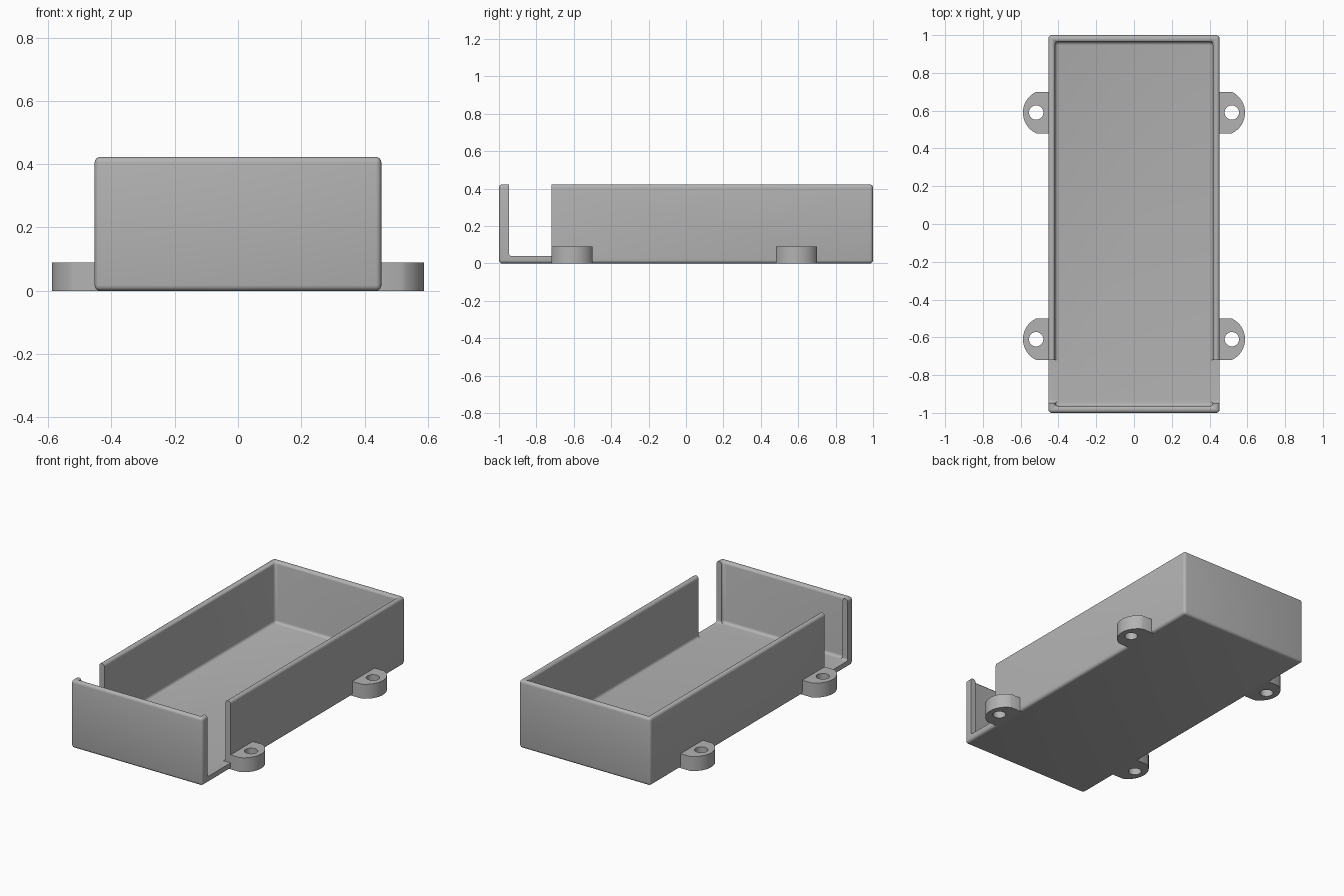
import bpy, bmesh, math
from mathutils import Matrix, Vector

if "Cube" in bpy.data.objects:
    bpy.data.objects.remove(bpy.data.objects["Cube"])

grey = bpy.data.materials.new("plain grey")
grey.use_nodes = True
grey.diffuse_color = (0.45, 0.45, 0.45, 1)
grey.node_tree.nodes["Principled BSDF"].inputs["Base Color"].default_value = grey.diffuse_color

HALF_W, HEIGHT, WALL, FLOOR, ROUND = 0.453, 0.423, 0.05, 0.04, 0.02
GAP_FRONT, GAP_BACK = -0.947, -0.72


def finish(name, bm):
    bmesh.ops.recalc_face_normals(bm, faces=bm.faces)
    mesh = bpy.data.meshes.new(name)
    bm.to_mesh(mesh)
    bm.free()
    mesh.materials.append(grey)
    obj = bpy.data.objects.new(name, mesh)
    bpy.context.collection.objects.link(obj)
    return obj


def block(bm, low, high):
    low, high = Vector(low), Vector(high)
    size = Matrix.Diagonal((*(high - low), 1))
    bmesh.ops.create_cube(bm, size=1, matrix=Matrix.Translation((low + high) / 2) @ size)


def smooth(obj):
    bpy.ops.object.select_all(action='DESELECT')
    obj.select_set(True)
    bpy.context.view_layer.objects.active = obj
    bpy.ops.object.shade_smooth_by_angle(angle=math.radians(35))


# Open tray: hollowed block with every edge rounded
bm = bmesh.new()
block(bm, (-HALF_W, -1, 0), (HALF_W, 1, HEIGHT))
top = max(bm.faces, key=lambda f: f.calc_center_median().z)
bmesh.ops.inset_region(bm, faces=[top], thickness=WALL)
inner = bmesh.ops.extrude_discrete_faces(bm, faces=[top])["faces"][0]
bmesh.ops.translate(bm, verts=inner.verts, vec=(0, 0, FLOOR - HEIGHT))
sharp = [e for e in bm.edges if e.calc_face_angle(0) > 0.5]
bmesh.ops.bevel(bm, geom=sharp, offset=ROUND, offset_type='OFFSET', segments=4,
                profile=0.5, affect='EDGES', clamp_overlap=True)
tray = finish("tray", bm)

# Gap through both side walls, with a small fillet behind the front panel
bm = bmesh.new()
block(bm, (-0.6, GAP_FRONT, FLOOR), (0.6, GAP_BACK, 0.6))
edge = [e for e in bm.edges
        if all(v.co.y < GAP_FRONT + 0.01 and v.co.z < FLOOR + 0.01 for v in e.verts)]
bmesh.ops.bevel(bm, geom=edge, offset=0.015, segments=4, profile=0.5, affect='EDGES')
cutter = finish("gap_cutter", bm)
cutter.hide_render = True
cutter.hide_viewport = True
cut = tray.modifiers.new("gap", 'BOOLEAN')
cut.operation = 'DIFFERENCE'
cut.solver = 'EXACT'
cut.object = cutter
bpy.context.view_layer.objects.active = tray
tray.select_set(True)
bpy.ops.object.modifier_apply(modifier="gap")
bpy.data.objects.remove(cutter)
smooth(tray)


# Screw tab: flat sides, shallow curved tip and a through hole
def screw_tab(name, side, y):
    bm = bmesh.new()
    half, tip, radius, thick = 0.11, 0.588, 0.121, 0.09
    reach = math.asin(half / radius)
    angles = [reach * (i / 8 - 1) for i in range(17)]
    outline = [(0.435, -half)]
    outline += [(tip - radius + radius * math.cos(a), radius * math.sin(a)) for a in angles]
    outline += [(0.435, half)]
    turn = math.tau / 32
    hole = [(0.518 + 0.038 * math.cos(i * turn), 0.038 * math.sin(i * turn)) for i in range(32)]
    edges = []
    for loop in (outline, hole):
        verts = [bm.verts.new((side * px, y + py, 0)) for px, py in loop]
        edges += [bm.edges.new((v, verts[i - 1])) for i, v in enumerate(verts)]
    bmesh.ops.triangle_fill(bm, edges=edges, use_beauty=True)
    raised = bmesh.ops.extrude_face_region(bm, geom=bm.faces[:], use_keep_orig=True)["geom"]
    bmesh.ops.translate(bm, vec=(0, 0, thick),
                        verts=[g for g in raised if isinstance(g, bmesh.types.BMVert)])
    smooth(finish(name, bm))


for side, side_name in ((1, "left"), (-1, "right")):
    for y, end_name in ((-0.61, "front"), (0.59, "back")):
        screw_tab(f"{end_name}_{side_name}_screw_tab", side, y)
